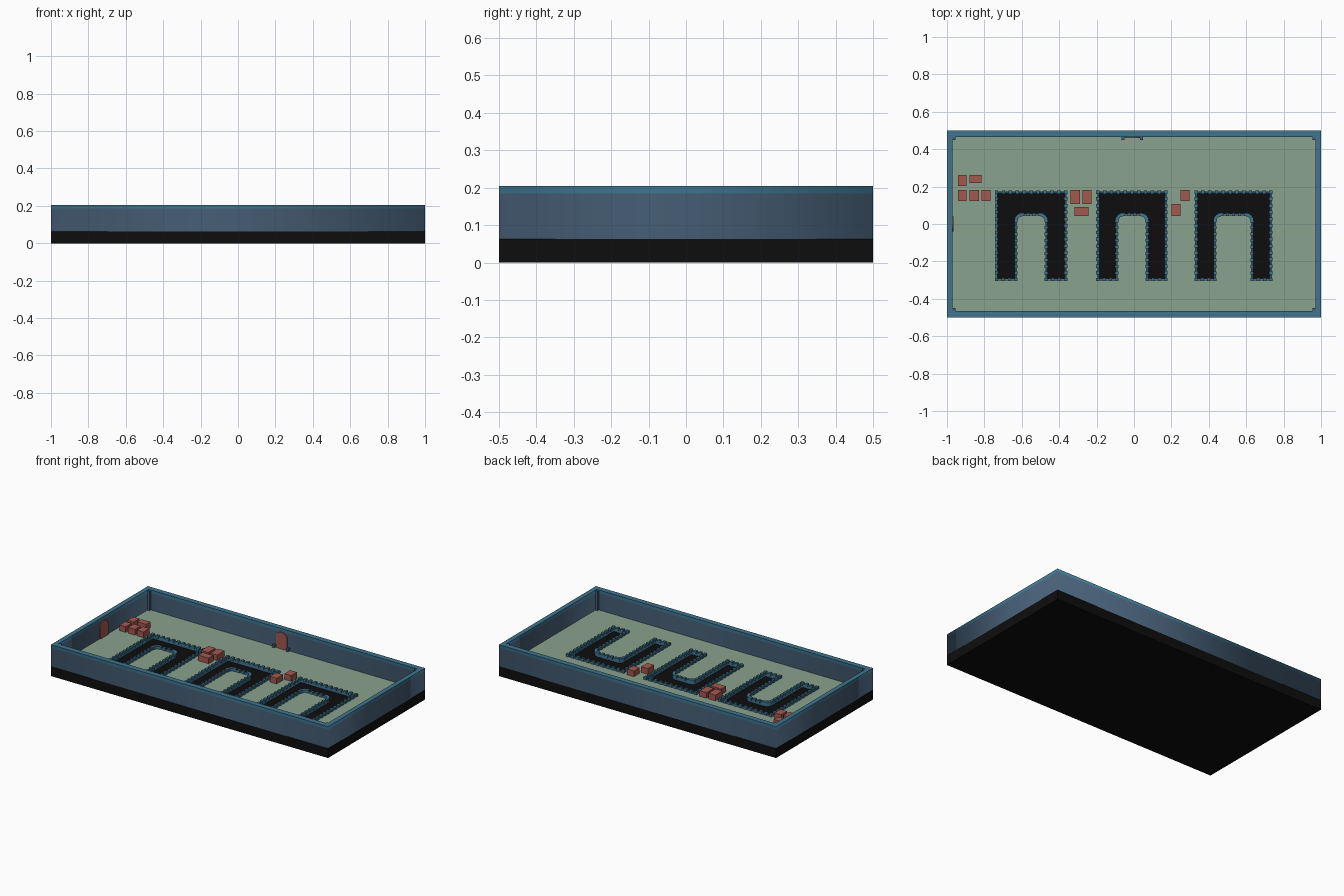
import bpy, bmesh, math
from mathutils import Vector, Matrix

cube = bpy.data.objects.get("Cube")
if cube:
    bpy.data.objects.remove(cube)


def material(name, rgb):
    m = bpy.data.materials.new(name)
    m.use_nodes = True
    col = [(c / 255 / 12.92 if c < 11 else ((c / 255 + 0.055) / 1.055) ** 2.4) for c in rgb] + [1]
    m.diffuse_color = col
    m.node_tree.nodes["Principled BSDF"].inputs["Base Color"].default_value = col
    return m


BLACK = material("black stone", (13, 13, 13))
SLATE = material("slate blue wall", (70, 94, 117))
TEAL = material("teal trim", (62, 116, 142))
GREEN = material("sage floor", (138, 162, 142))
RED = material("brick red", (163, 88, 80))

BASE, FLOOR, RIM, TOP = 0.0625, 0.075, 0.185, 0.205
IX, IY = 0.97, 0.465


def add_mesh(name, bm, mat):
    bmesh.ops.recalc_face_normals(bm, faces=bm.faces)
    me = bpy.data.meshes.new(name)
    bm.to_mesh(me)
    bm.free()
    me.materials.append(mat)
    ob = bpy.data.objects.new(name, me)
    bpy.context.collection.objects.link(ob)
    return ob


def put_box(bm, x0, x1, y0, y1, z0, z1, angle=0):
    mat = (Matrix.Translation(((x0 + x1) / 2, (y0 + y1) / 2, (z0 + z1) / 2))
           @ Matrix.Rotation(angle, 4, "Z")
           @ Matrix.Diagonal((x1 - x0, y1 - y0, z1 - z0, 1)))
    bmesh.ops.create_cube(bm, size=1, matrix=mat)


def box(name, mat, *dims):
    bm = bmesh.new()
    put_box(bm, *dims)
    return add_mesh(name, bm, mat)


def slab(name, outlines, z0, z1, mat):
    """Flat filled plate; later outlines are holes in the first."""
    cu = bpy.data.curves.new(name + "_outline", "CURVE")
    cu.dimensions, cu.fill_mode = "2D", "BOTH"
    cu.extrude = (z1 - z0) / 2
    for pts in outlines:
        sp = cu.splines.new("POLY")
        sp.points.add(len(pts) - 1)
        for p, (x, y) in zip(sp.points, pts):
            p.co = (x, y, 0, 1)
        sp.use_cyclic_u = True
    tmp = bpy.data.objects.new(name + "_tmp", cu)
    me = tmp.to_mesh()
    bm = bmesh.new()
    bm.from_mesh(me)
    tmp.to_mesh_clear()
    bpy.data.objects.remove(tmp)
    bmesh.ops.remove_doubles(bm, verts=bm.verts, dist=1e-5)
    bmesh.ops.translate(bm, verts=bm.verts, vec=(0, 0, (z0 + z1) / 2))
    return add_mesh(name, bm, mat)


def rect(x, y):
    return [(-x, -y), (x, -y), (x, y), (-x, y)]


def trench(c, half, inner, grow=0):
    """Outline of an arch-shaped trench with a rounded inner top."""
    h, i, top, low, crown, r = half + grow, inner - grow, 0.168 + grow, -0.295 - grow, 0.053 - grow, 0.035
    arc = [math.pi / 2 * k / 4 for k in range(5)]
    right = [(c + i - r + r * math.cos(a), crown - r + r * math.sin(a)) for a in arc]
    left = [(2 * c - x, y) for x, y in reversed(right)]
    return [(c - h, low), (c - h, top), (c + h, top), (c + h, low), (c + i, low),
            *right, *left, (c - i, low)]


# Base, walls and rim
box("base", BLACK, -1, 1, -0.5, 0.5, 0, BASE)
slab("walls", [rect(1, 0.5), rect(IX, IY)], BASE, RIM, SLATE)
slab("wall_rim", [rect(1, 0.5), rect(IX, IY)], RIM, TOP, TEAL)

# Corner posts
posts = bmesh.new()
for sx in (-1, 1):
    for sy in (-1, 1):
        x, y = sx * (IX - 0.007), sy * (IY - 0.007)
        put_box(posts, x - 0.008, x + 0.008, y - 0.008, y + 0.008, FLOOR, TOP - 0.003)
add_mesh("corner_posts", posts, SLATE)

# Floor with three trenches open to the black base
TRENCHES = [(-0.55, 0.183, 0.083), (-0.011, 0.18, 0.083), (0.532, 0.198, 0.101)]
slab("floor", [rect(IX, IY)] + [trench(*t) for t in TRENCHES], BASE, FLOOR, GREEN)

# Curbs with small battlements around each trench
for n, t in enumerate(TRENCHES, 1):
    slab(f"trench_curb_{n}", [trench(*t, 0.007), trench(*t, -0.003)], BASE, 0.084, TEAL)
    studs = bmesh.new()
    pts = [Vector(p) for p in trench(*t, 0.002)]
    for a, b in zip(pts, pts[1:] + pts[:1]):
        d = b - a
        count = max(1, round(d.length / 0.036))
        for k in range(count):
            p = a + d * k / count
            put_box(studs, p.x - 0.009, p.x + 0.009, p.y - 0.009, p.y + 0.009,
                    FLOOR, 0.093, math.atan2(d.y, d.x))
    add_mesh(f"trench_battlement_{n}", studs, TEAL)

# Crates: centre x, centre y, width, depth
CRATES = [(-0.918, 0.232, 0.044, 0.06), (-0.848, 0.24, 0.064, 0.043),
          (-0.918, 0.152, 0.044, 0.06), (-0.855, 0.152, 0.05, 0.06),
          (-0.791, 0.152, 0.048, 0.06), (-0.315, 0.145, 0.05, 0.075),
          (-0.251, 0.145, 0.05, 0.075), (-0.28, 0.067, 0.076, 0.047),
          (0.273, 0.152, 0.048, 0.06), (0.225, 0.075, 0.048, 0.064)]
for n, (x, y, w, d) in enumerate(CRATES, 1):
    box(f"crate_{n}", RED, x - w / 2, x + w / 2, y - d / 2, y + d / 2, FLOOR, 0.112)


# Arched doors on the back and side walls
def door(name, loc, angle):
    bm = bmesh.new()
    w, spring, rise = 0.04, 0.07, 0.038
    arch = [(w * math.cos(math.pi * k / 8), spring + rise * math.sin(math.pi * k / 8)) for k in range(9)]
    face = bm.faces.new([bm.verts.new((x, 0, z)) for x, z in [(-w, 0), (w, 0)] + arch])
    ext = bmesh.ops.extrude_face_region(bm, geom=[face])["geom"]
    bmesh.ops.translate(bm, vec=(0, -0.006, 0), verts=[v for v in ext if isinstance(v, bmesh.types.BMVert)])
    ob = add_mesh(name, bm, RED)
    ob.location, ob.rotation_euler.z = loc, angle


door("back_door", (-0.008, IY, FLOOR), 0)
door("side_door", (-IX, 0, FLOOR), math.pi / 2)

# Little posts flanking the back door
for side, x in (("right", -0.06), ("left", 0.04)):
    box(f"door_post_{side}", SLATE, x - 0.008, x + 0.008, IY - 0.016, IY, FLOOR, 0.095)
